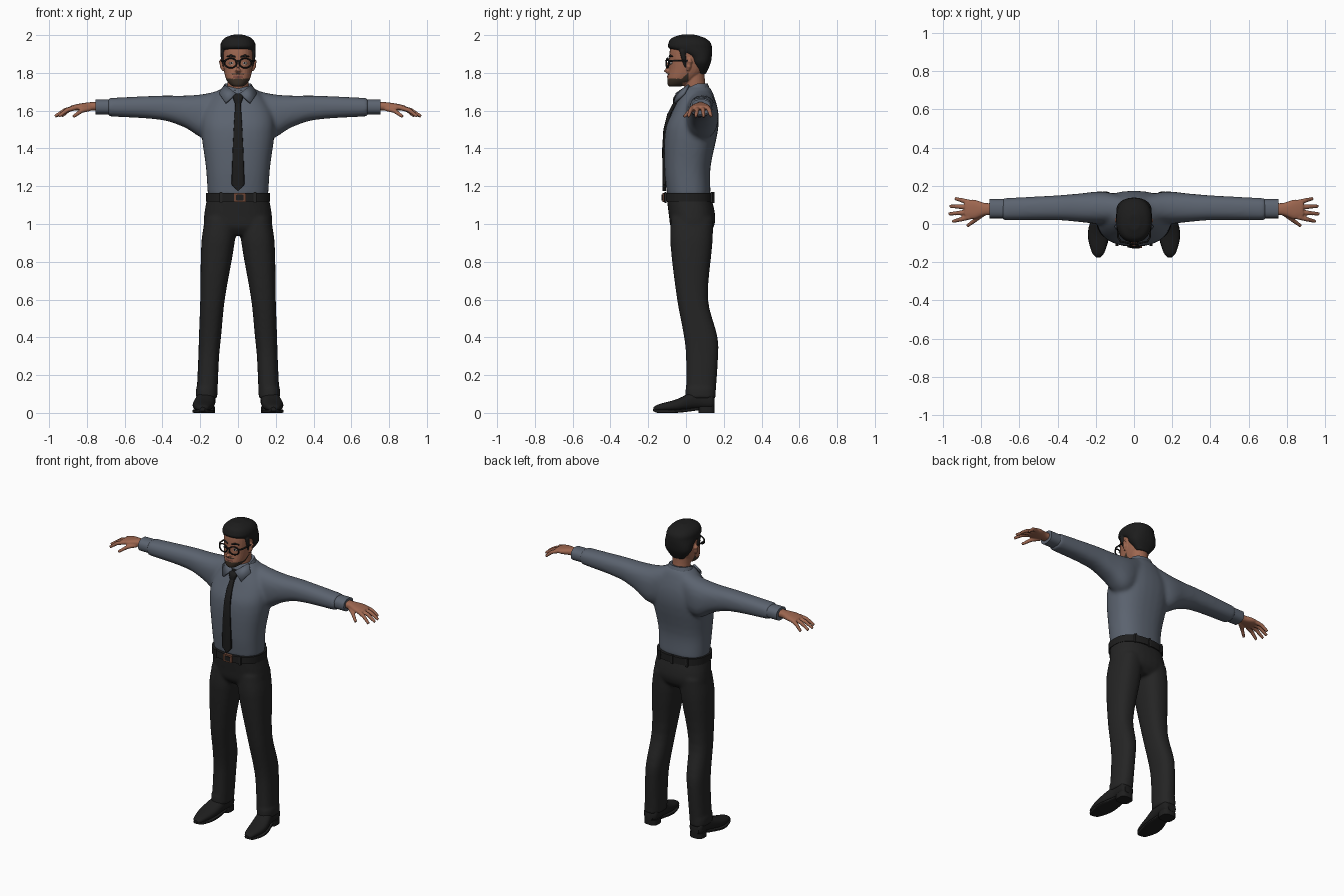
import bpy, bmesh, math
from mathutils import Vector

cube = bpy.data.objects.get("Cube")
if cube:
    bpy.data.objects.remove(cube, do_unlink=True)


def material(name, red, green, blue):
    mat = bpy.data.materials.new(name)
    mat.use_nodes = True
    mat.diffuse_color = (red, green, blue, 1)
    shader = mat.node_tree.nodes["Principled BSDF"]
    shader.inputs["Base Color"].default_value = mat.diffuse_color
    shader.inputs["Roughness"].default_value = .8
    return mat


SHIRT = material("slate shirt", .105, .125, .16)
CLOTH = material("black cloth", .018, .018, .018)
LEATHER = material("black leather", .013, .013, .013)
SKIN = material("brown skin", .34, .135, .08)
HAIR = material("black hair", .012, .012, .012)
BEARD = material("dark stubble", .045, .03, .02)
LIP = material("lips", .2, .07, .05)
BRONZE = material("bronze", .15, .06, .035)
EYE = material("eye white", .45, .42, .4)


def bridge(bm, rings):
    for lower, upper in zip(rings, rings[1:]):
        for i in range(len(lower)):
            bm.faces.new((lower[i - 1], lower[i], upper[i], upper[i - 1]))
    bm.faces.new(rings[0])
    bm.faces.new(rings[-1])


def soften(rows, steps):
    """Fill in a smooth run of sections between the given ones."""
    rows = [Vector(row) for row in rows]
    slopes = []
    for i in range(len(rows)):
        before, after = rows[max(i - 1, 0)], rows[min(i + 1, len(rows) - 1)]
        slopes.append((after - before) / (after[0] - before[0]))
    result = []
    for i in range(len(rows) - 1):
        span = rows[i + 1][0] - rows[i][0]
        for k in range(steps):
            u = k / steps
            blend = u * u * (3 - 2 * u)
            leave = slopes[i] * (u * (1 - u) ** 2 * span)
            arrive = slopes[i + 1] * (u * u * (u - 1) * span)
            result.append(rows[i].lerp(rows[i + 1], blend) + leave + arrive)
    return result + [rows[-1]]


def loft(bm, axis, rows, side=1, sides=28, power=2.4, steps=4):
    """Rounded sections; a row is the place on the axis, then both extents."""
    def rounded(low, high, wave):
        bulge = math.copysign(abs(wave) ** (2 / power), wave)
        return (low + high) / 2 + (high - low) / 2 * bulge

    rings = []
    for place, a_low, a_high, b_low, b_high in soften(rows, steps):
        ring = []
        for k in range(sides):
            angle = math.tau * k / sides
            point = [rounded(a_low, a_high, math.cos(angle)),
                     rounded(b_low, b_high, math.sin(angle))]
            point.insert("xyz".index(axis), place)
            point[0] *= side
            ring.append(bm.verts.new(point))
        rings.append(ring)
    bridge(bm, rings)


def column(bm, rows, **options):
    """Symmetric upright loft; a row is height, half width, front, back."""
    loft(bm, "z", [(z, -half, half, front, back) for z, half, front, back in rows], **options)


def disc(bm, x, z, width, height, front, back, **options):
    """Rounded plate facing the front."""
    loft(bm, "y", [(y, x - width, x + width, z - height, z + height) for y in (front, back)],
         steps=1, **options)


def tube(bm, points, radii, side=1, sides=10):
    points = [Vector((x * side, y, z)) for x, y, z in points]
    rings = []
    for i, (point, radius) in enumerate(zip(points, radii)):
        along = points[min(i + 1, len(points) - 1)] - points[max(i - 1, 0)]
        turn = along.to_track_quat("Z", "Y")
        angles = [math.tau * k / sides for k in range(sides)]
        rings.append([bm.verts.new(point + turn @ Vector((math.cos(a), math.sin(a), 0)) * radius)
                      for a in angles])
    bridge(bm, rings)


def finish(name, bm, mat, voxel=0, smooth=4):
    bmesh.ops.recalc_face_normals(bm, faces=bm.faces)
    mesh = bpy.data.meshes.new(name)
    bm.to_mesh(mesh)
    bm.free()
    mesh.materials.append(mat)
    part = bpy.data.objects.new(name, mesh)
    bpy.context.collection.objects.link(part)
    if voxel:  # fuse overlapping volumes into one soft surface
        fuse = part.modifiers.new("fuse", "REMESH")
        fuse.mode, fuse.voxel_size = "VOXEL", voxel
        relax = part.modifiers.new("relax", "SMOOTH")
        relax.factor, relax.iterations = .5, smooth
        graph = bpy.context.evaluated_depsgraph_get()
        part.data = bpy.data.meshes.new_from_object(part.evaluated_get(graph))
        part.modifiers.clear()
    for face in part.data.polygons:
        face.use_smooth = True
    if not voxel:
        part.data.set_sharp_from_angle(angle=math.radians(40))
    return part


SIDES = ((1, "left"), (-1, "right"))

# Shirt: trunk and both sleeves fused
bm = bmesh.new()
column(bm, [(1.15, .16, -.1, .13), (1.3, .17, -.115, .13), (1.5, .195, -.11, .17),
            (1.6, .18, -.07, .17), (1.7, .11, -.02, .14), (1.73, .07, 0, .12)])
for side, label in SIDES:
    loft(bm, "x", [(.06, .01, .15, 1.5, 1.72), (.17, 0, .17, 1.45, 1.69),
                   (.28, .01, .16, 1.51, 1.68), (.4, .02, .15, 1.55, 1.68),
                   (.69, .02, .135, 1.57, 1.667)], side)
finish("shirt", bm, SHIRT, voxel=.011, smooth=8)

# Cuffs
for side, label in SIDES:
    bm = bmesh.new()
    loft(bm, "x", [(x, .03, .13, 1.58, 1.66) for x in (.67, .755)], side)
    finish(label + "_cuff", bm, SHIRT)

# Collar band, lower at the front, with two pointed flaps
bm = bmesh.new()
column(bm, [(1.66, .1, -.035, .135), (1.7, .09, -.03, .13), (1.745, .07, -.015, .115)])
for vert in bm.verts:
    if vert.co.z > 1.69:
        vert.co.z -= max(0, .06 - vert.co.y) / 2
finish("collar_band", bm, SHIRT)
bm = bmesh.new()
for side, label in SIDES:
    flap = [(.01, -.05, 1.69), (.07, .015, 1.735), (.1, -.01, 1.69), (.065, -.06, 1.64)]
    bm.faces.new([bm.verts.new((x * side, y, z)) for x, y, z in flap])
flaps = finish("collar_flaps", bm, SHIRT)
solid = flaps.modifiers.new("thickness", "SOLIDIFY")
solid.thickness, solid.offset = .012, 0

# Tie: blade and knot, lying on the chest
bm = bmesh.new()
blade = [(1.175, .003, -.125), (1.21, .035, -.125), (1.4, .028, -.126), (1.5, .023, -.12),
         (1.58, .018, -.1), (1.65, .014, -.063)]
column(bm, [(z, half, front, front + .02) for z, half, front in blade],
       sides=16, power=4, steps=1)
column(bm, [(1.635, .015, -.07, -.04), (1.67, .027, -.066, -.03), (1.69, .025, -.05, -.02)],
       sides=16, power=3)
finish("tie", bm, HAIR)

# Trousers: hips and both legs fused
bm = bmesh.new()
column(bm, [(.94, .12, -.05, .11), (.98, .175, -.08, .145), (1.04, .18, -.09, .155),
            (1.16, .16, -.105, .13)])
for side, label in SIDES:
    loft(bm, "z", [(.075, .11, .22, 0, .155), (.3, .1, .21, 0, .17), (.4, .09, .207, -.01, .167),
                   (.6, .07, .2, -.047, .117), (.9, .018, .194, -.083, .14),
                   (1.03, .01, .175, -.08, .145)], side)
    loft(bm, "z", [(z, .112, .223, -.003, .158) for z in (.075, .13)], side)  # turned hem
finish("trousers", bm, CLOTH, voxel=.009, smooth=6)

# Belt with loops and buckle
bm = bmesh.new()
column(bm, [(z, .17, -.118, .147) for z in (1.118, 1.163)], sides=48)
finish("belt", bm, LEATHER)
bm = bmesh.new()
for x, y in ((.09, -.108), (-.09, -.108), (.1, .135), (-.1, .135), (0, .146)):
    disc(bm, x, 1.14, .008, .03, y - .006, y + .006, sides=8, power=6)
finish("belt_loops", bm, CLOTH)
bm = bmesh.new()
disc(bm, .01, 1.14, .032, .024, -.125, -.11, power=8)
finish("buckle", bm, BRONZE)
bm = bmesh.new()
disc(bm, .01, 1.14, .02, .015, -.129, -.11, power=8)
finish("buckle_centre", bm, LEATHER)

for side, label in SIDES:
    # Shoe: upper, thin sole and heel block
    bm = bmesh.new()
    loft(bm, "y", [(-.173, .175, .2, .01, .03), (-.15, .155, .22, .01, .044),
                   (-.05, .13, .24, .01, .072), (.06, .12, .216, .02, .12),
                   (.135, .122, .213, .02, .11), (.152, .14, .2, .03, .08)], side)
    loft(bm, "y", [(-.174, .176, .2, .01, .02), (-.15, .155, .22, 0, .018),
                   (-.05, .127, .242, 0, .018), (.07, .13, .21, .014, .03)], side, power=5)
    loft(bm, "z", [(z, .122, .213, .066, .152) for z in (0, .035)], side, power=3)
    finish(label + "_shoe", bm, LEATHER)

    # Hand: palm, four spread fingers and thumb
    bm = bmesh.new()
    loft(bm, "x", [(.73, .045, .11, 1.6, 1.645), (.78, .045, .11, 1.6, 1.645),
                   (.84, .025, .128, 1.6, 1.637), (.885, .035, .12, 1.605, 1.627)], side)
    digits = [((.785, .055, 1.61), (.872, -.01, 1.568))]
    for i in range(4):
        reach = .97 - .012 * (i - 1.3) ** 2
        digits.append(((.86, .036 + .026 * i, 1.616), (reach, .013 + .04 * i, 1.57)))
    for root, tip in digits:
        root, tip = Vector(root), Vector(tip)
        knuckle = root.lerp(tip, .5) + Vector((0, 0, .01))
        tube(bm, [root, knuckle, tip], (.0135, .012, .009), side)
    finish(label + "_hand", bm, SKIN, voxel=.005, smooth=3)

# Head: neck, skull, nose, ears and mouth fused
bm = bmesh.new()
column(bm, [(1.64, .057, 0, .115), (1.76, .055, -.01, .1), (1.84, .055, 0, .1)], power=2)
column(bm, [(1.728, .025, -.09, -.03), (1.738, .042, -.097, .01), (1.765, .062, -.098, .055),
            (1.82, .076, -.09, .105), (1.9, .083, -.088, .125), (1.94, .08, -.08, .12),
            (1.97, .06, -.055, .09)], power=2.3)
tube(bm, [(0, -.08, 1.87), (0, -.1, 1.835), (0, -.106, 1.815), (0, -.09, 1.803)],
     (.008, .01, .015, .012))
tube(bm, [(-.018, -.085, 1.81), (0, -.09, 1.812), (.018, -.085, 1.81)], (.008, .012, .008))
tube(bm, [(-.024, -.086, 1.78), (0, -.094, 1.78), (.024, -.086, 1.78)], (.004, .008, .004))
for side, label in SIDES:
    tube(bm, [(.076, .01, 1.812), (.083, .015, 1.835), (.086, .02, 1.86), (.08, .02, 1.875)],
         (.008, .014, .016, .009), side)
head = finish("head", bm, SKIN, voxel=.0035, smooth=3)
head.data.materials.append(BEARD)
head.data.materials.append(LIP)
for face in head.data.polygons:
    x, y, z = face.center
    chin = y < -.02 and 1.715 < z < 1.768
    jaw = -.03 < y < .012 and abs(x) > .05 and 1.74 < z < 1.79 + y
    moustache = 1.789 < z < 1.797 and abs(x) < .032 and y < -.06
    lips = 1.774 < z < 1.787 and abs(x) < .025 and y < -.06
    face.material_index = 1 if chin or jaw or moustache else 2 if lips else 0

# Hair cap with sideburns
bm = bmesh.new()
column(bm, [(1.795, .045, .06, .106), (1.85, .087, .025, .13), (1.89, .092, 0, .137),
            (1.93, .094, -.09, .138), (1.96, .09, -.092, .13), (1.985, .07, -.075, .1),
            (2.002, .03, -.03, .05)], power=2.3)
for side, label in SIDES:
    tube(bm, [(.078, -.02, 1.92), (.077, -.01, 1.87), (.072, 0, 1.825)], (.016, .013, .007), side)
finish("hair", bm, HAIR, voxel=.005)

# Eyes, brows and glasses
for side, label in SIDES:
    bm = bmesh.new()
    disc(bm, .035, 1.852, .014, .007, -.085, -.06, side=side, power=2)
    finish(label + "_eye", bm, EYE)
    bm = bmesh.new()
    disc(bm, .035, 1.852, .006, .006, -.087, -.06, side=side, power=2)
    finish(label + "_iris", bm, HAIR)
    bm = bmesh.new()
    tube(bm, [(.014, -.088, 1.884), (.036, -.084, 1.892), (.06, -.07, 1.886)],
         (.004, .006, .003), side)
    finish(label + "_brow", bm, HAIR)
    bpy.ops.mesh.primitive_torus_add(
        major_radius=.031, minor_radius=.0045, major_segments=32, minor_segments=8,
        location=(.039 * side, -.098, 1.852), rotation=(math.pi / 2, 0, .2 * side))
    rim = bpy.context.object
    rim.name, rim.scale = label + "_glasses_rim", (1.05, .82, 1)
    rim.data.materials.append(HAIR)
    bpy.ops.object.shade_smooth()
    bm = bmesh.new()
    tube(bm, [(.07, -.09, 1.862), (.083, -.07, 1.864), (.089, .025, 1.864)],
         (.005, .005, .004), side)
    finish(label + "_glasses_temple", bm, HAIR)
bm = bmesh.new()
tube(bm, [(-.012, -.104, 1.86), (0, -.106, 1.864), (.012, -.104, 1.86)], (.004, .004, .004))
finish("glasses_bridge", bm, HAIR)
